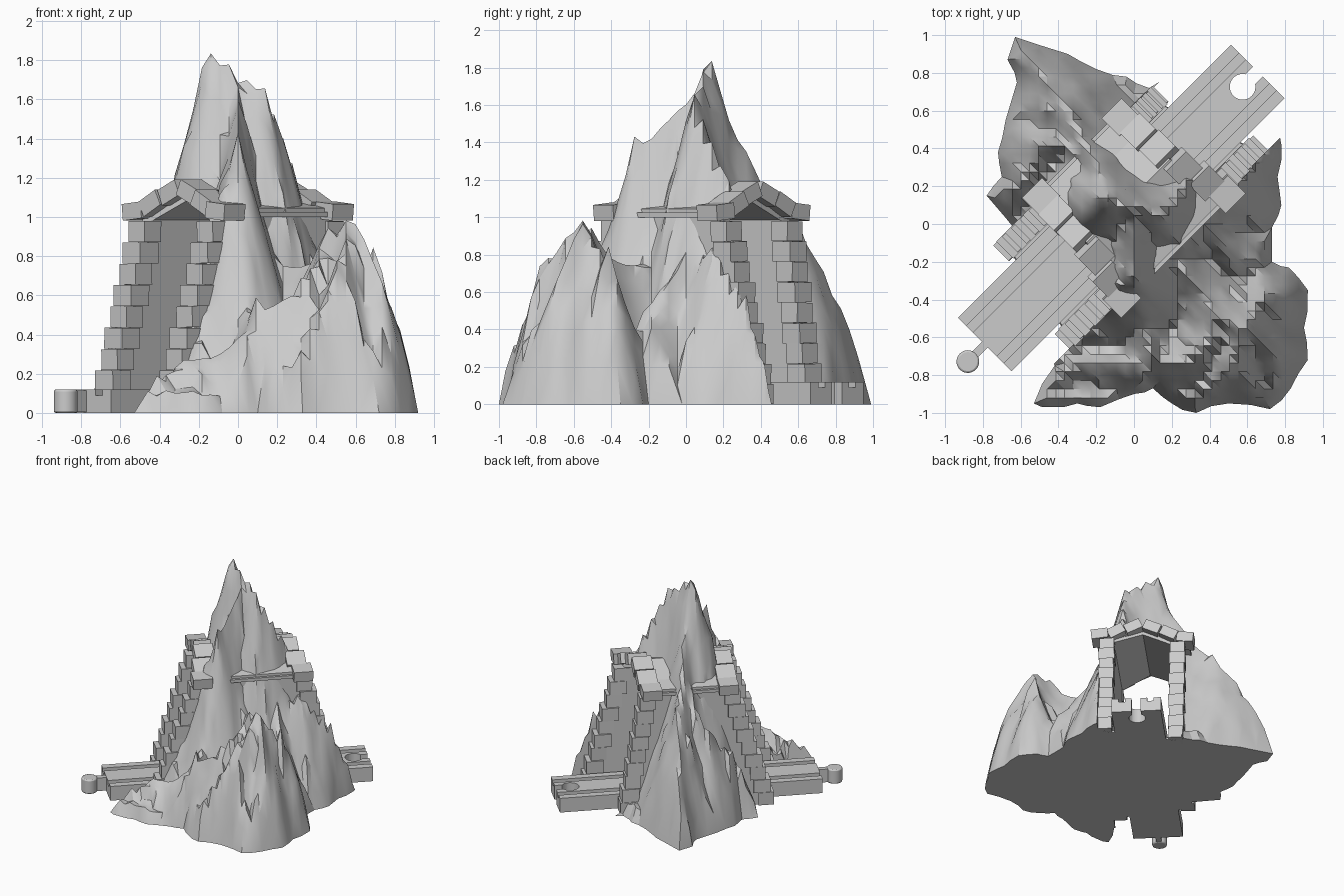
import bpy, bmesh, math, random
from mathutils import Vector, Matrix
from mathutils.geometry import delaunay_2d_cdt, intersect_point_line

random.seed(4)
cube = bpy.data.objects.get("Cube")
if cube:
    bpy.data.objects.remove(cube, do_unlink=True)

grey = bpy.data.materials.new("stone_grey")
grey.use_nodes = True
COLOUR = (0.6, 0.6, 0.6, 1)
grey.diffuse_color = COLOUR
grey.node_tree.nodes["Principled BSDF"].inputs["Base Color"].default_value = COLOUR

# Track frame: local x runs along the track, local y across it
TRACK = Matrix.Rotation(math.pi / 4, 4, 'Z') @ Matrix.Translation((0, 0.107, 0))


def finish(name, bm, matrix=TRACK):
    bmesh.ops.recalc_face_normals(bm, faces=bm.faces)
    mesh = bpy.data.meshes.new(name)
    bm.to_mesh(mesh)
    bm.free()
    mesh.materials.append(grey)
    obj = bpy.data.objects.new(name, mesh)
    obj.matrix_world = matrix
    bpy.context.collection.objects.link(obj)
    return obj


def add_loft(bm, start, end):
    """Solid between two matching loops of points."""
    a = [bm.verts.new(p) for p in start]
    b = [bm.verts.new(p) for p in end]
    n = len(a)
    bm.faces.new(a)
    bm.faces.new(b[::-1])
    for i in range(n):
        bm.faces.new((a[i], b[i], b[(i + 1) % n], a[(i + 1) % n]))


def loft(name, start, end):
    bm = bmesh.new()
    add_loft(bm, start, end)
    return finish(name, bm)


def prism(name, profile, x0, x1):
    return loft(name, [(x0, y, z) for y, z in profile], [(x1, y, z) for y, z in profile])


def add_block(bm, centre, size, tilt=0):
    m = Matrix.Translation(centre) @ Matrix.Rotation(tilt, 4, 'X') @ Matrix.Diagonal((*size, 1))
    bmesh.ops.create_cube(bm, size=1, matrix=m)


def cylinder(name, x, radius, z0, z1):
    bm = bmesh.new()
    bmesh.ops.create_cone(bm, cap_ends=True, segments=32, radius1=radius, radius2=radius,
                          depth=z1 - z0, matrix=Matrix.Translation((x, 0, (z0 + z1) / 2)))
    return finish(name, bm)


def activate(obj):
    bpy.ops.object.select_all(action='DESELECT')
    obj.select_set(True)
    bpy.context.view_layer.objects.active = obj


def cut(obj, cutter):
    mod = obj.modifiers.new("cut", 'BOOLEAN')
    mod.operation = 'DIFFERENCE'
    mod.solver = 'EXACT'
    mod.object = cutter
    activate(obj)
    bpy.ops.object.modifier_apply(modifier=mod.name)
    bpy.data.objects.remove(cutter, do_unlink=True)


def smooth(obj, angle):
    activate(obj)
    bpy.ops.object.shade_smooth_by_angle(angle=math.radians(angle))


# Leaning portals: x at z=0 and z=1 for the right (-y) and left (+y) jamb
PORTAL = {"front": ((-0.67, -0.33), (-0.56, -0.26)), "back": ((0.74, 0.46), (0.53, 0.36))}


def portal_x(end, y, z):
    k = (y + 0.3) / 0.6
    right, left = (lo + (hi - lo) * z for lo, hi in PORTAL[end])
    return right + (left - right) * k


# Mountain: outline, ridge lines and spikes
OUTLINE = [(-.53, -.95), (-.43, -.97), (-.3, -.95), (-.18, -.97), (0, -.9), (.1, -.87), (.2, -.95),
           (.33, -1), (.5, -.95), (.72, -.98), (.83, -.87), (.92, -.72), (.9, -.55), (.92, -.35),
           (.82, -.23), (.73, -.2), (.73, -.02), (.78, .1), (.76, .25), (.78, .42), (.74, .53),
           (.37, .9), (.08, .72), (-.04, .78), (-.2, .82), (-.35, .9), (-.63, .99), (-.67, .87),
           (-.62, .75), (-.68, .55), (-.72, .38), (-.7, .25), (-.78, .15), (-.62, -.04),
           (-.85, -.35), (-.55, -.72), (-.45, -.62), (-.42, -.75)]
RIDGES = [
    [(-.14, .12, 1.9), (0, .08, 1.72), (.13, .05, 1.68), (.2, .1, 1.5), (.3, .22, 1.2), (.33, .33, 1.08)],
    [(0, .08, 1.7), (0, -.15, 1.45), (0, -.28, 1.38), (.05, -.5, .6), (.1, -.75, .5)],
    [(-.14, .12, 1.9), (-.17, .28, 1.45), (-.28, .45, 1.12), (-.37, .62, .93), (-.46, .74, .7),
     (-.56, .88, .48), (-.63, .97, .1)],
    [(-.28, .45, 1.1), (-.46, .4, .8), (-.6, .2, .45)],
    [(.78, -.75, .55), (.7, -.65, .75), (.58, -.55, 1.02), (.45, -.5, .93), (.35, -.35, .75), (.2, -.2, .75)],
    [(.58, -.55, 1), (.5, -.8, .75), (.35, -.9, .4)],
    [(.58, -.55, 1), (.7, -.4, .75), (.82, -.38, .45)],
    [(.45, -.5, .9), (.35, -.7, .7), (.1, -.75, .5), (-.1, -.75, .32), (-.3, -.75, .28), (-.45, -.85, .15)],
    [(.1, 0, 1.2), (.35, 0, .8), (.48, .15, .85), (.62, .3, .6)],
    [(.35, 0, .8), (.5, -.15, .62), (.62, -.18, .45)],
    [(0, -.28, 1.3), (-.1, -.4, .8), (-.2, -.5, .5)],
]


def closest(p, a, b):
    q, k = intersect_point_line(p, a.to_2d(), b.to_2d())
    return a.lerp(b, min(1, max(0, k)))


def edge_distance(p, loop):
    return min((closest(p, a, b).to_2d() - p).length for a, b in zip(loop, loop[1:] + loop[:1]))


def inside(p, loop):
    hit = False
    for a, b in zip(loop, loop[1:] + loop[:1]):
        if (a.y > p.y) != (b.y > p.y) and p.x < a.x + (b.x - a.x) * (p.y - a.y) / (b.y - a.y):
            hit = not hit
    return hit


def height(p, edge):
    best = 0.1
    for line in RIDGES:
        pts = [Vector(q) for q in line]
        for a, b in zip(pts, pts[1:]):
            c = closest(p, a, b)
            best = max(best, c.z - (1.7 + 1.2 * c.z) * (c.to_2d() - p).length)
    return min(best, 0.04 + 4.2 * edge)


def mountain():
    corners = [Vector(p) for p in OUTLINE]
    loop = []
    for a, b in zip(corners, corners[1:] + corners[:1]):
        jog = Vector((random.uniform(-.012, .012), random.uniform(-.012, .012)))
        loop += [a, (a + b) / 2 + jog]
    step = 0.046
    n = int(1 / step)
    points = list(loop)
    for i in range(-n, n + 1):
        for j in range(-n, n + 1):
            p = Vector((i * step, j * step))
            if inside(p, loop) and edge_distance(p, loop) > 0.022:
                points.append(p)
    rim = [(i, (i + 1) % len(loop)) for i in range(len(loop))]
    verts, _, faces, *_ = delaunay_2d_cdt(points, rim, [], 1, 1e-5)
    bm = bmesh.new()
    grid = []
    for p in verts:
        d = edge_distance(p, loop)
        z = 0
        if d > 1e-3:
            z = height(p, d) + random.uniform(-.015, .015)
            if random.random() < 0.1 and d > 0.08:
                z += random.uniform(0.03, 0.1)
        grid.append(bm.verts.new((p.x, p.y, z)))
    for f in faces:
        bm.faces.new([grid[i] for i in f])
    bmesh.ops.delete(bm, geom=[v for v in bm.verts if not v.link_faces], context='VERTS')
    bmesh.ops.holes_fill(bm, edges=[e for e in bm.edges if e.is_boundary], sides=0)
    return finish("mountain", bm, Matrix.Identity(4))


rock = mountain()
BORE = [(-.3, -.1), (.3, -.1), (.3, 1.0), (0, 1.1), (-.3, 1.0)]
cut(rock, prism("bore_cutter", BORE, -1.4, 1.4))
for end, far in (("front", -1.5), ("back", 1.5)):
    side = [[(x, y, z) for x, z in ((far, -.1), (portal_x(end, y, -.1), -.1),
                                    (portal_x(end, y, 1.25), 1.25), (far, 1.25))] for y in (-.33, .33)]
    cut(rock, loft(end + "_cutter", *side))
smooth(rock, 32)


# Tunnel lining: walls, floor and roof reaching from portal to portal
def lining(name, profile):
    loft(name, *[[(portal_x(end, y, z), y, z) for y, z in profile] for end in PORTAL])


lining("tunnel_floor", [(-.32, 0), (.32, 0), (.32, .02), (-.32, .02)])
for side, s in (("right", -1), ("left", 1)):
    lining(side + "_wall", [(s * .23, 0), (s * .32, 0), (s * .32, 1.01), (s * .23, 1.01)])
    lining(side + "_eave", [(s * .23, 1.0), (s * .37, 1.0), (s * .37, 1.025), (s * .23, 1.025)])
    lining(side + "_roof", [(0, 1.08), (s * .24, .98), (s * .35, 1.02), (s * .35, 1.045),
                            (s * .22, 1.07), (0, 1.15)])

# Stepped jamb stones and tilted arch stones round each portal
for end in PORTAL:
    bm = bmesh.new()
    rows = 9
    rise = 0.98 / rows
    for s in (-1, 1):
        for i in range(rows):
            z = rise * (i + 0.5)
            wide = 0.012 * (i % 2)
            add_block(bm, (portal_x(end, s * .28, z), s * .28, z),
                      (0.12 + wide, 0.115 + wide, rise * 0.98), random.uniform(-.04, .04))
        for y, z, tilt in ((.34, 1.03, .1), (.21, 1.07, .48), (.075, 1.125, .42)):
            add_block(bm, (portal_x(end, s * y, z), s * y, z), (.15, .135, .085), -s * tilt)
    finish(end + "_portal_stones", bm)

# Track with two wheel grooves, a round peg and a matching socket
half = [(.2, 0), (.2, .12), (.14, .12), (.14, .09), (.09, .09), (.09, .12)]
track = prism("track", half + [(-y, z) for y, z in reversed(half)], -1.01, 1.035)
cut(track, cylinder("socket_cutter", .92, .068, -.1, .3))
cut(track, prism("slot_cutter", [(-.037, -.1), (.037, -.1), (.037, .3), (-.037, .3)], .93, 1.2))
prism("peg_neck", [(-.022, .005), (.022, .005), (.022, .115), (-.022, .115)], -1.1, -1.0)
peg = cylinder("peg", -1.137, .06, 0, .12)
bevel = peg.modifiers.new("rounded_rim", 'BEVEL')
bevel.width = 0.01
bevel.segments = 2
smooth(peg, 35)
